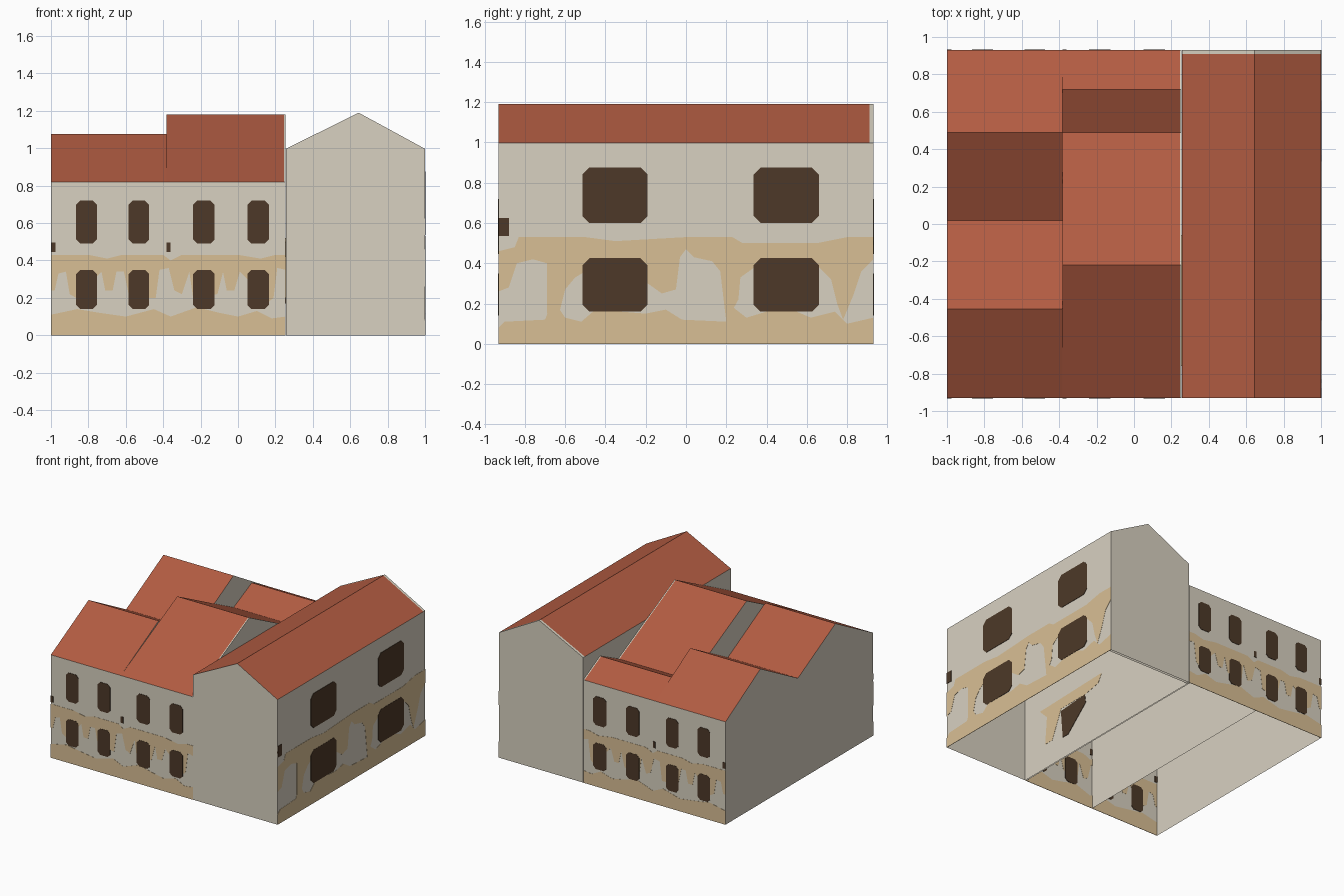
import bpy, bmesh

if "Cube" in bpy.data.objects:
    bpy.data.objects.remove(bpy.data.objects["Cube"])


def material(name, rgb):
    m = bpy.data.materials.new(name)
    lin = [((c / 255 + 0.055) / 1.055) ** 2.4 for c in rgb]
    m.diffuse_color = (*lin, 1)
    m.use_nodes = True
    m.node_tree.nodes["Principled BSDF"].inputs["Base Color"].default_value = m.diffuse_color
    return m


PLASTER = material("pale_plaster", (216, 209, 193))
ROOF = material("red_roof_tile", (178, 92, 66))
TAN = material("tan_render", (217, 191, 149))
DARK = material("dark_window", (77, 57, 40))


def finish(bm, name, mats):
    bmesh.ops.recalc_face_normals(bm, faces=bm.faces[:])
    me = bpy.data.meshes.new(name)
    bm.to_mesh(me)
    bm.free()
    for m in mats:
        me.materials.append(m)
    ob = bpy.data.objects.new(name, me)
    bpy.context.collection.objects.link(ob)
    return ob


def place(axis, p, d):
    """Profile point p = (across, z) at depth d along the axis."""
    return (d, p[0], p[1]) if axis == 'x' else (p[0], d, p[1])


def block(name, axis, d0, d1, profile, top=ROOF):
    """Open-bottomed building: profile extruded, sloped faces get the top colour."""
    bm = bmesh.new()
    a = [bm.verts.new(place(axis, p, d0)) for p in profile]
    b = [bm.verts.new(place(axis, p, d1)) for p in profile]
    bm.faces.new(a)
    bm.faces.new(b)
    for i in range(len(profile) - 1):
        f = bm.faces.new((a[i], a[i + 1], b[i + 1], b[i]))
        sloped = abs(profile[i][0] - profile[i + 1][0]) > 0.001
        f.material_index = 1 if sloped else 0
    return finish(bm, name, [PLASTER, top])


def plates(name, axis, pos, shapes, mat, t):
    """Thin painted shapes straddling a wall, so they show on both sides."""
    bm = bmesh.new()
    for pts in shapes:
        a = [bm.verts.new(place(axis, p, pos - t / 2)) for p in pts]
        b = [bm.verts.new(place(axis, p, pos + t / 2)) for p in pts]
        bm.faces.new(a)
        bm.faces.new(b)
        n = len(pts)
        for i in range(n):
            j = (i + 1) % n
            bm.faces.new((a[i], a[j], b[j], b[i]))
    return finish(bm, name, [mat])


def opening(u0, u1, z0, z1, c=0.022):
    """Rectangle with clipped corners."""
    return [(u0 + c, z0), (u1 - c, z0), (u1, z0 + c), (u1, z1 - c),
            (u1 - c, z1), (u0 + c, z1), (u0, z1 - c), (u0, z0 + c)]


def rect(u0, u1, z0, z1):
    return [(u0, z0), (u1, z0), (u1, z1), (u0, z1)]


Y = 0.93

# Left and middle houses: double-pitched roofs running across
left = [(-Y, 0), (-Y, .82), (-.455, 1.075), (.018, .82), (.49, 1.075), (Y, .82), (Y, 0)]
middle = [(-Y, 0), (-Y, .82), (-.22, 1.18), (.49, .82), (.72, .93), (Y, .82), (Y, 0)]
block("left_house", 'x', -1, -.382, left)
block("middle_house", 'x', -.382, .245, middle)
block("party_wall", 'x', .245, .254, middle, PLASTER)

# Right house: one long gable from front to back
gable = [(.256, 0), (.256, .997), (.645, 1.19), (1, .997), (1, 0)]
block("right_house", 'y', -Y, .91, gable)
block("back_gable_edge", 'y', .91, Y, gable, PLASTER)

# Front and back walls share the same painted pattern
cols = ((-.865, -.755), (-.585, -.475), (-.24, -.125), (.05, .165))
front_windows = [opening(a, b, z0, z1) for a, b in cols
                 for z0, z1 in ((.14, .35), (.49, .72))]
front_windows += [rect(-1, -.977, .445, .495), rect(-.382, -.36, .445, .495)]
front_base = [(-1, 0), (.254, 0), (.254, .1), (.18, .09), (.1, .13), (0, .1), (-.1, .12),
              (-.22, .15), (-.36, .1), (-.45, .14), (-.6, .1), (-.74, .12), (-.86, .14), (-1, .11)]
front_band = [(-1, .43), (-.8, .43), (-.7, .41), (-.62, .43), (-.4, .43), (-.36, .4),
              (-.3, .43), (0, .43), (.12, .41), (.2, .43), (.254, .43),
              (.254, .35), (.21, .36), (.19, .2), (.165, .18), (.05, .3), (.01, .34), (-.02, .24),
              (-.06, .24), (-.08, .34), (-.11, .22), (-.24, .2), (-.26, .34), (-.3, .22),
              (-.34, .24), (-.37, .36), (-.42, .35), (-.44, .2), (-.475, .2), (-.585, .22),
              (-.61, .34), (-.65, .34), (-.67, .24), (-.71, .24), (-.73, .34), (-.865, .2),
              (-.9, .22), (-.92, .34), (-.96, .33), (-.98, .24), (-1, .24)]
for side, y in (("front", -Y), ("back", Y)):
    plates(side + "_tan_render", 'y', y, [front_base, front_band], TAN, .003)
    plates(side + "_windows", 'y', y, front_windows, DARK, .006)

# Right side wall: larger windows and render with drips
side_windows = [opening(a, b, z0, z1, .035) for a, b in ((-.515, -.19), (.335, .66))
                for z0, z1 in ((.16, .425), (.6, .875))]
side_windows.append(rect(-Y, -.878, .535, .625))
side_base = [(-Y, 0), (Y, 0), (Y, .13), (.8, .1), (.74, .16), (.62, .13), (.55, .16), (.4, .16),
             (.3, .13), (.21, .2), (.2, .11), (-.02, .12), (-.1, .17), (-.2, .15), (-.45, .17),
             (-.52, .11), (-.6, .13), (-.66, .22), (-.7, .12), (-.9, .11), (-Y, .08)]
side_band = [(-Y, .46), (-.85, .48), (-.83, .53), (-.5, .53), (-.35, .51), (0, .53), (.23, .53),
             (.28, .5), (.65, .5), (.8, .53), (Y, .53),
             (Y, .42), (.87, .36), (.83, .24), (.78, .12), (.75, .2), (.72, .32), (.66, .38),
             (.34, .38), (.27, .33), (.26, .22), (.2, .11), (.17, .36), (.13, .41), (.04, .43),
             (0, .47), (-.03, .43), (-.05, .27), (-.12, .25), (-.19, .3), (-.5, .36), (-.55, .33),
             (-.6, .27), (-.63, .15), (-.69, .15), (-.69, .4), (-.76, .42), (-.84, .4),
             (-.88, .28), (-Y, .26)]
plates("side_tan_render", 'x', 1, [side_base, side_band], TAN, .003)
plates("side_windows", 'x', 1, side_windows, DARK, .006)

# Painted remnant on the inner dividing wall, seen from below
remnant = [(-.76, .5), (-.06, .52), (-.1, .45), (-.25, .42), (-.52, .42), (-.62, .2), (-.7, .2), (-.68, .42)]
plates("inner_wall_render", 'x', .256, [remnant], TAN, .003)
plates("inner_wall_window", 'x', .256, [[(-.52, .4), (-.25, .42), (-.24, .35), (-.44, .17), (-.5, .17)]], DARK, .006)
